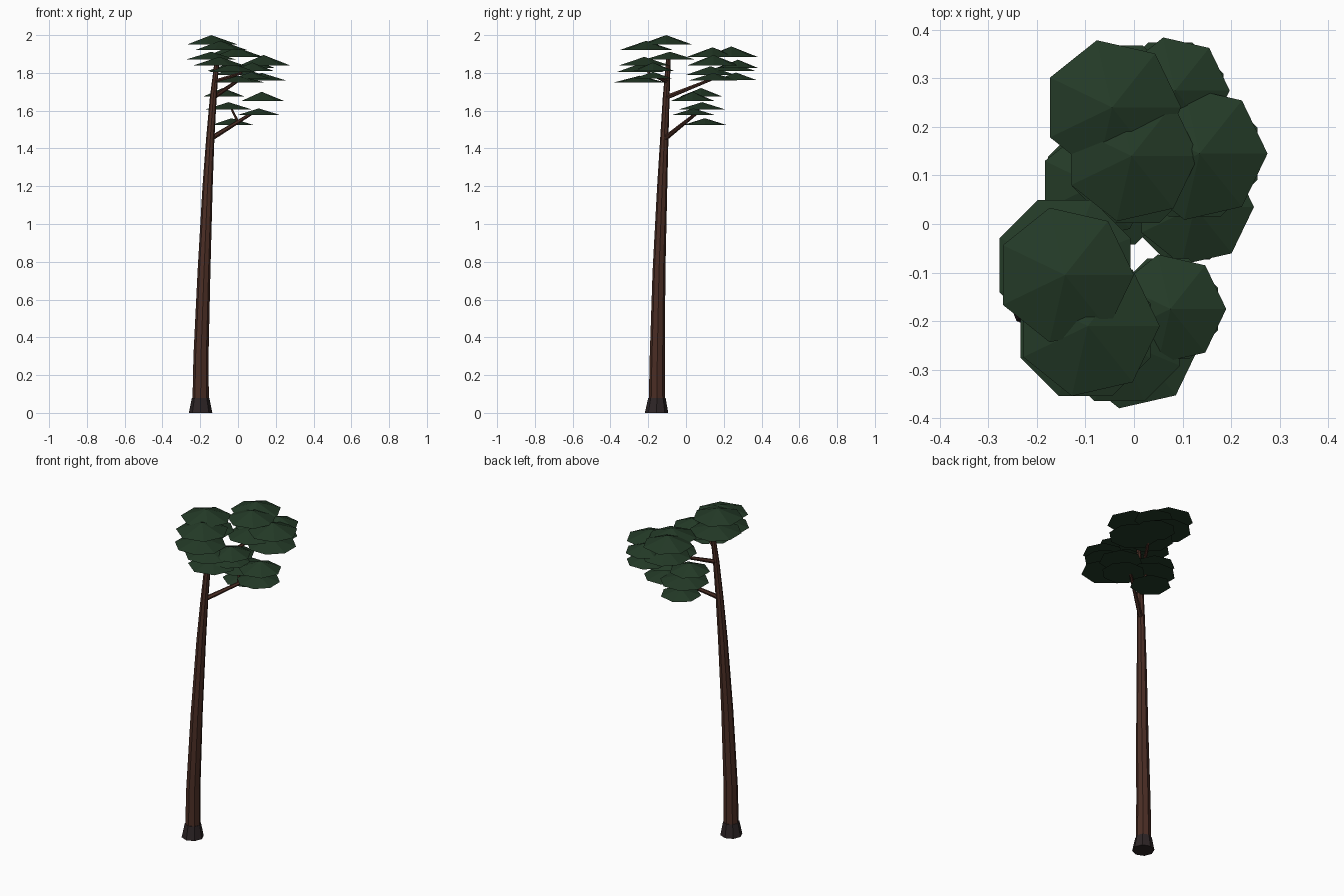
import bpy, bmesh, math
from mathutils import Vector, Matrix


def material(name, rgb):
    m = bpy.data.materials.new(name)
    m.diffuse_color = (*rgb, 1)
    return m


BARK = material("red brown bark", (0.070, 0.027, 0.018))
ROOT = material("dark root bark", (0.026, 0.018, 0.019))
LEAF = material("dark green needles", (0.017, 0.042, 0.020))


def finish(name, bm, mat):
    bmesh.ops.recalc_face_normals(bm, faces=bm.faces)
    mesh = bpy.data.meshes.new(name)
    bm.to_mesh(mesh)
    bm.free()
    mesh.materials.append(mat)
    obj = bpy.data.objects.new(name, mesh)
    bpy.context.collection.objects.link(obj)
    return obj


def tube(name, path, sides, mat, level=False):
    """Tapered flat-sided tube through (x, y, z, radius) points."""
    bm = bmesh.new()
    pts = [Vector(p[:3]) for p in path]
    axis = Vector((0, 0, 1)) if level else (pts[-1] - pts[0]).normalized()
    rot = axis.to_track_quat('Z', 'Y')
    rings = []
    for p, (_, _, _, r) in zip(pts, path):
        rings.append([bm.verts.new(p + rot @ Vector((r * math.cos(a), r * math.sin(a), 0)))
                      for a in (math.tau * i / sides for i in range(sides))])
    for lo, hi in zip(rings, rings[1:]):
        for i in range(sides):
            j = (i + 1) % sides
            bm.faces.new((lo[i], lo[j], hi[j], hi[i]))
    bm.faces.new(rings[0][::-1])
    bm.faces.new(rings[-1])
    return finish(name, bm, mat)


def pads(name, items):
    """Flat needle pads: shallow closed cones, (x, y, base z, radius, height, sides)."""
    bm = bmesh.new()
    for x, y, z, r, h, n in items:
        turn = 0 if n == 7 else math.pi / n
        ring = [bm.verts.new((x + r * math.cos(turn + math.tau * i / n),
                              y + r * math.sin(turn + math.tau * i / n), z)) for i in range(n)]
        tip = bm.verts.new((x, y, z + h))
        for i in range(n):
            bm.faces.new((ring[i], ring[(i + 1) % n], tip))
        bm.faces.new(ring[::-1])
    return finish(name, bm, LEAF)


# Root flare and leaning trunk
tube("root_flare", [(-0.198, -0.156, 0, 0.062), (-0.198, -0.154, 0.08, 0.046)], 8, ROOT, True)
tube("trunk", [(-0.198, -0.154, 0.02, 0.044), (-0.196, -0.152, 0.3, 0.040),
               (-0.180, -0.143, 0.75, 0.034), (-0.161, -0.126, 1.2, 0.027),
               (-0.147, -0.115, 1.45, 0.022), (-0.131, -0.105, 1.67, 0.018),
               (-0.110, -0.093, 1.88, 0.012)], 8, BARK, True)

# Branches
tube("lower_branch", [(-0.147, -0.115, 1.45, 0.014), (0.08, 0.06, 1.59, 0.008)], 6, BARK)
tube("middle_branch", [(-0.131, -0.105, 1.67, 0.013), (0.03, 0.17, 1.78, 0.007)], 6, BARK)
tube("upper_branch", [(-0.120, -0.100, 1.755, 0.011), (0.02, -0.20, 1.80, 0.007)], 6, BARK)
tube("lower_twig", [(0.0, 0.0, 1.54, 0.008), (-0.04, 0.08, 1.62, 0.005)], 6, BARK)

# Foliage groups
pads("crown_pads", [
    (-0.142, -0.105, 1.950, 0.142, 0.050, 7),
    (-0.142, -0.085, 1.870, 0.146, 0.042, 8),
    (-0.095, -0.210, 1.920, 0.148, 0.050, 7),
    (-0.100, -0.220, 1.840, 0.145, 0.045, 8)])
pads("front_pads", [
    (0.075, -0.175, 1.810, 0.115, 0.045, 7),
    (0.070, -0.175, 1.770, 0.112, 0.035, 8),
    (-0.030, -0.240, 1.805, 0.135, 0.045, 8),
    (0.000, -0.245, 1.750, 0.138, 0.035, 7)])
pads("back_pads", [
    (-0.045, 0.240, 1.885, 0.142, 0.055, 7),
    (-0.035, 0.240, 1.810, 0.138, 0.045, 8),
    (-0.005, 0.140, 1.885, 0.138, 0.050, 7),
    (0.000, 0.130, 1.790, 0.138, 0.045, 8),
    (0.135, 0.145, 1.840, 0.140, 0.055, 7),
    (0.125, 0.145, 1.760, 0.140, 0.040, 8),
    (0.085, 0.275, 1.825, 0.112, 0.045, 7),
    (0.075, 0.265, 1.762, 0.118, 0.040, 8)])
pads("lower_pads", [
    (-0.080, 0.080, 1.675, 0.115, 0.045, 7),
    (-0.050, 0.085, 1.605, 0.138, 0.040, 8),
    (0.125, 0.035, 1.650, 0.122, 0.050, 7),
    (0.110, 0.040, 1.577, 0.122, 0.035, 8),
    (-0.035, 0.100, 1.525, 0.115, 0.035, 7)])
